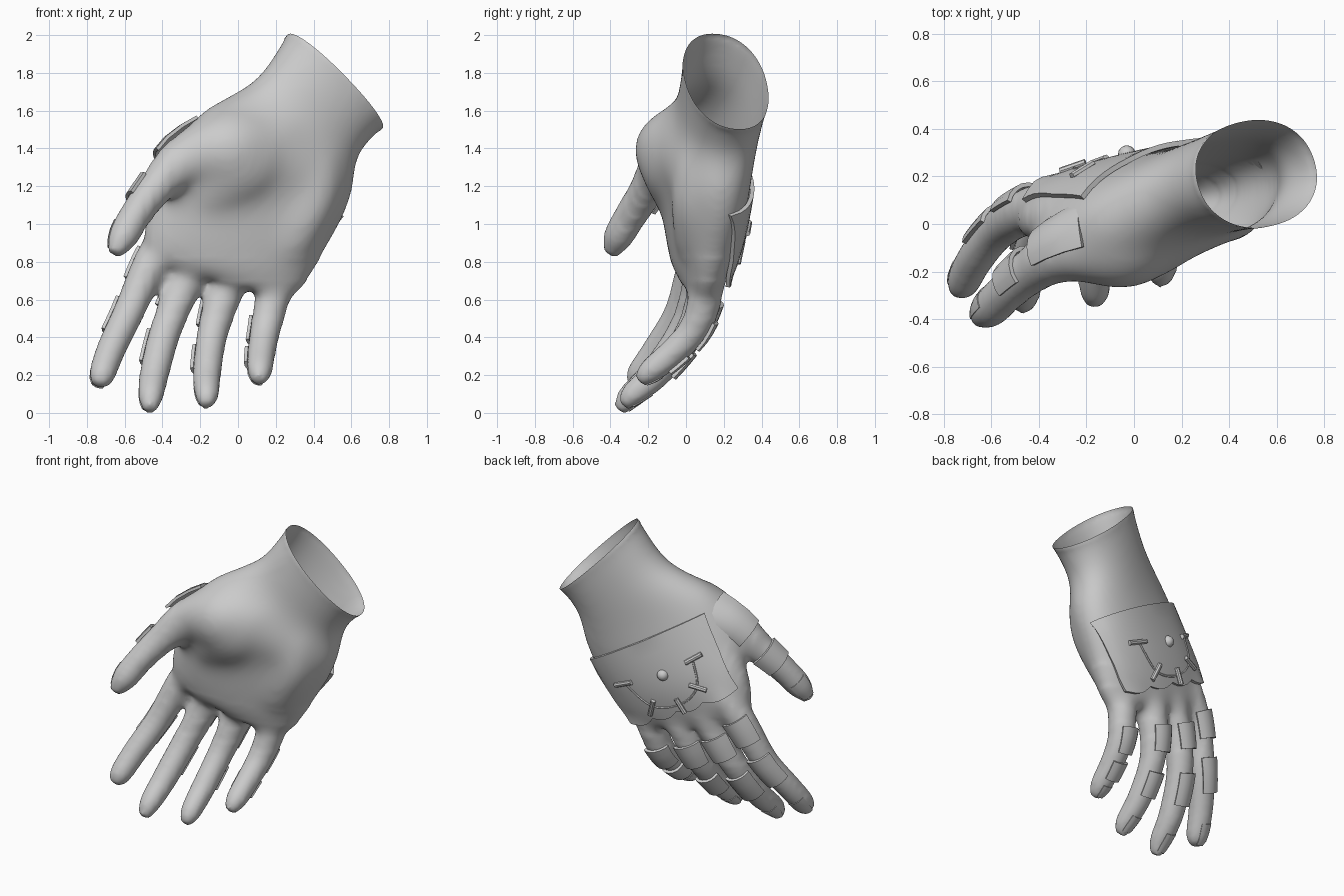
import bpy, bmesh
from math import sin, cos, pi, radians, copysign
from mathutils import Vector as V
from mathutils.bvhtree import BVHTree

if "Cube" in bpy.data.objects:
    bpy.data.objects.remove(bpy.data.objects["Cube"])


def add_object(name, bm, angle=35):
    bmesh.ops.recalc_face_normals(bm, faces=bm.faces)
    me = bpy.data.meshes.new(name)
    bm.to_mesh(me)
    bm.free()
    ob = bpy.data.objects.new(name, me)
    bpy.context.collection.objects.link(ob)
    bpy.ops.object.select_all(action='DESELECT')
    ob.select_set(True)
    bpy.context.view_layer.objects.active = ob
    bpy.ops.object.shade_smooth_by_angle(angle=radians(angle))
    return ob


def loft(bm, rings):
    rows = [[bm.verts.new(p) for p in r] for r in rings]
    n = len(rows[0])
    for a, b in zip(rows, rows[1:]):
        for i in range(n):
            bm.faces.new((a[i], a[(i + 1) % n], b[(i + 1) % n], b[i]))
    bm.faces.new(rows[0])
    bm.faces.new(rows[-1][::-1])


def catmull(vals, t):
    i = min(int(t), len(vals) - 2)
    f = t - i
    a, b, c, d = (vals[max(0, min(len(vals) - 1, i + k))] for k in (-1, 0, 1, 2))
    return (b * 2 + (c - a) * f + (a * 2 - b * 5 + c * 4 - d) * f * f
            + (b * 3 - a - c * 3 + d) * f ** 3) * 0.5


def sample(path, t):
    """Point, tangent and radius on a smooth path of (x, y, z, r)."""
    pts = [V(p[:3]) for p in path]
    n = len(path) - 1
    d = catmull(pts, min(n, t + .05)) - catmull(pts, max(0, t - .05))
    return catmull(pts, t), d.normalized(), catmull([p[3] for p in path], t)


def frame(tan, back):
    b = (back - tan * back.dot(tan)).normalized()
    return b, tan.cross(b)


def tube(bm, path, back=V((-.3, 1, .1)), per=5, n=16):
    rings, last = [], len(path) - 1
    for k in range(last * per + 1):
        p, tan, r = sample(path, k / per)
        b, s = frame(tan, back)
        rings.append([p + (b * cos(2 * pi * i / n) + s * sin(2 * pi * i / n)) * r for i in range(n)])
    loft(bm, rings)


# Palm and wrist cross-sections: centre, half-width vector, half-depth
PALM = [((.515, .21, 1.755), (-.272, -.065, .225), .23),
        ((.36, .17, 1.56), (-.275, -.085, .2), .215),
        ((.2, .085, 1.38), (-.41, -.145, .2), .235),
        ((.1, .09, 1.18), (-.455, -.115, .16), .21),
        ((.0, .085, .98), (-.465, -.08, .13), .19),
        ((-.07, .07, .8), (-.43, -.06, .12), .15),
        ((-.1, .06, .7), (-.37, -.05, .11), .1)]
PALM = [tuple((V(c), V(u), d)) for c, u, d in PALM]
# Finger centre lines, base to tip, with radii
FINGERS = {
    "index": [(-.33, .1, 1.0, .1), (-.455, .05, .8, .098), (-.575, -.03, .54, .084),
              (-.67, -.15, .34, .079), (-.72, -.25, .2, .07), (-.735, -.29, .145, .035)],
    "middle": [(-.15, .12, .95, .1), (-.265, .08, .72, .1), (-.375, .0, .46, .086),
               (-.44, -.16, .22, .08), (-.462, -.3, .085, .067), (-.468, -.35, .008, .035)],
    "ring": [(.02, .13, .85, .1), (-.07, .1, .64, .1), (-.135, .02, .42, .083),
             (-.163, -.14, .22, .077), (-.165, -.28, .1, .066), (-.165, -.33, .035, .035)],
    "pinky": [(.23, .12, .8, .09), (.18, .1, .6, .094), (.145, .04, .44, .082),
              (.125, -.07, .32, .076), (.115, -.19, .22, .067), (.11, -.25, .165, .035)],
    "thumb": [(.2, .04, 1.43, .17), (-.05, -.06, 1.39, .225), (-.27, -.11, 1.35, .145),
              (-.43, -.2, 1.19, .102), (-.54, -.29, 1.05, .087), (-.61, -.36, .93, .08),
              (-.655, -.4, .84, .04)]}
# Fleshy pads under the thumb and along the outer palm
PADS = [[(.28, .08, 1.52, .16), (.04, -.02, 1.33, .22), (-.12, -.03, 1.19, .17), (-.29, .02, 1.05, .1)],
        [(.42, .09, 1.36, .14), (.39, .06, 1.12, .145), (.25, .06, .86, .12)]]
BACK = {"thumb": V((-.6, .65, .5))}
FINGER_BACK = V((-.27, 1, .1))

# Hand: overlapping solids fused by remeshing, then opened at the wrist
bm = bmesh.new()
axis = V((.67, .25, .70)).normalized()
c0 = PALM[0][0]
rings = []
for k in range((len(PALM) - 1) * 4 + 1):
    c, u, d = (catmull([s[j] for s in PALM], k / 4) for j in range(3))
    un = u.normalized()
    v = V((0, 1, 0)) - un * un.y - axis * axis.y * max(0, 1 - k / 4)
    v = v.normalized() * d
    ring = []
    for i in range(32):
        ca, sa = cos(2 * pi * i / 32), sin(2 * pi * i / 32)
        ring.append(c + u * copysign(abs(ca) ** .92, ca) + v * copysign(abs(sa) ** .92, sa))
    rings.append(ring)
loft(bm, [[p + axis * .1 for p in rings[0]]] + rings)
for path in list(FINGERS.values()) + PADS:
    tube(bm, path)
raw = add_object("hand_solid", bm)
mod = raw.modifiers.new("fuse", 'REMESH')
mod.mode, mod.voxel_size = 'VOXEL', .018
mod = raw.modifiers.new("soften", 'SMOOTH')
mod.factor, mod.iterations = .5, 12
dg = bpy.context.evaluated_depsgraph_get()
bm = bmesh.new()
bm.from_object(raw, dg)
bpy.data.objects.remove(raw)
# Extra softening of the palm, fading out towards the fingers
for low, x_min, steps in ((.5, -.5, 8), (.6, -.45, 10), (.7, -.4, 15), (.82, -.36, 25)):
    soft = [v for v in bm.verts if v.co.z > low and v.co.x > x_min and (v.co - c0).dot(axis) < -.02]
    for _ in range(steps):
        bmesh.ops.smooth_vert(bm, verts=soft, factor=.5,
                              use_axis_x=True, use_axis_y=True, use_axis_z=True)
bmesh.ops.bisect_plane(bm, geom=bm.verts[:] + bm.edges[:] + bm.faces[:],
                       plane_co=c0, plane_no=axis, clear_outer=True)
tree = BVHTree.FromBMesh(bm)
add_object("hand", bm, 80)


def sheet(name, rows, thick):
    """Curved plate from a grid of points, thickened outwards."""
    bm = bmesh.new()
    g = [[bm.verts.new(p) for p in r] for r in rows]
    for a, b in zip(g, g[1:]):
        for i in range(len(a) - 1):
            bm.faces.new((a[i], a[i + 1], b[i + 1], b[i]))
    bmesh.ops.recalc_face_normals(bm, faces=bm.faces)
    if sum(f.normal.y for f in bm.faces) < 0:
        bmesh.ops.reverse_faces(bm, faces=bm.faces)
    bm.normal_update()
    bmesh.ops.solidify(bm, geom=bm.faces[:], thickness=-thick)
    return add_object(name, bm, 30)


# Back plate: domed four-sided shield with a scalloped knuckle edge
A, B, C, D = V((.545, .22, 1.05)), V((-.21, .1, 1.5)), V((.25, .21, .66)), V((-.46, .05, 1.04))
rows = []
for j in range(11):
    row = []
    for i in range(25):
        u, v = i / 24, j / 10
        w = v * (1 + (.06 * abs(sin(4 * pi * u)) - .02) * v)
        p = A.lerp(B, u).lerp(C.lerp(D, u), w)
        p.y += (.165 - .1 * v) * sin(pi * u) ** .8
        hit = tree.ray_cast(V((p.x, 2, p.z)), V((0, -1, 0)))[0]
        if hit and p.y - .3 < hit.y:
            p.y = max(p.y, hit.y + .004)
        row.append(p)
    rows.append(row)
plate = sheet("back_plate", rows, .022)
bm = bmesh.new()
bm.from_mesh(plate.data)
plate_tree = BVHTree.FromBMesh(bm)
bm.free()


def on_plate(x, z, lift):
    hit = plate_tree.ray_cast(V((x, 2, z)), V((0, -1, 0)))[0]
    return V((x, (hit.y if hit else .25) + lift, z))


# Dial on the back plate: stud, arc and five pegs
BX, BZ = -.03, 1.1
bm = bmesh.new()
bmesh.ops.create_uvsphere(bm, u_segments=16, v_segments=10, radius=.037)
bmesh.ops.translate(bm, verts=bm.verts, vec=on_plate(BX, BZ, -.006))
add_object("stud", bm)
PEGS = [(.34, -.15), (.11, -.31), (-.14, -.24), (-.28, -.06), (-.23, .17)]
for k, (dx, dz) in enumerate(PEGS):
    a, b = on_plate(BX + dx * .62, BZ + dz * .62, .006), on_plate(BX + dx, BZ + dz, .006)
    bm = bmesh.new()
    tube(bm, [(*a, .016), (*b, .016)], V((.1, 1, 0)), 1, 8)
    add_object(f"peg_{k + 1}", bm)
bm = bmesh.new()
arc = []
for k in range(25):
    q = catmull([V(p) for p in PEGS], k / 6) * .78
    arc.append((*on_plate(BX + q.x, BZ + q.y, -.002), .008))
tube(bm, arc, V((.1, 1, .05)), 1, 6)
add_object("dial_arc", bm)

# Finger guards and nail plates: (upper z, lower z, half angle, lift)
GUARDS = {"index": [(.84, .69, 55, .006), (.59, .42, 60, .004), (.27, .16, 48, .0)],
          "middle": [(.69, .55, 55, .006), (.43, .27, 60, .004), (.14, .03, 48, .0)],
          "ring": [(.6, .46, 55, .006), (.36, .24, 60, .004), (.15, .06, 48, .0)],
          "pinky": [(.51, .39, 55, .006), (.35, .27, 60, .004), (.24, .18, 48, .0)],
          "thumb": [(1.375, 1.295, 54, .01), (1.19, 1.1, 65, .006), (.98, .865, 48, .0)]}


def at_z(path, z):
    lo, hi = 0.0, len(path) - 1.0
    for _ in range(30):
        m = (lo + hi) / 2
        lo, hi = (m, hi) if sample(path, m)[0].z > z else (lo, m)
    return lo


for name, bands in GUARDS.items():
    path = FINGERS[name]
    for k, (z0, z1, half, lift) in enumerate(bands):
        t0, t1 = at_z(path, z0), at_z(path, z1)
        rows = []
        for j in range(4):
            p, tan, r = sample(path, t0 + (t1 - t0) * j / 3)
            b, s = frame(tan, BACK.get(name, FINGER_BACK))
            angles = [radians(half) * (i / 3 - 1) for i in range(7)]
            rows.append([p + (b * cos(a) + s * sin(a)) * (r + lift - .006) for a in angles])
        sheet(f"{name}_{('guard_a', 'guard_b', 'nail')[k]}", rows, .018 if k < 2 else .006)
